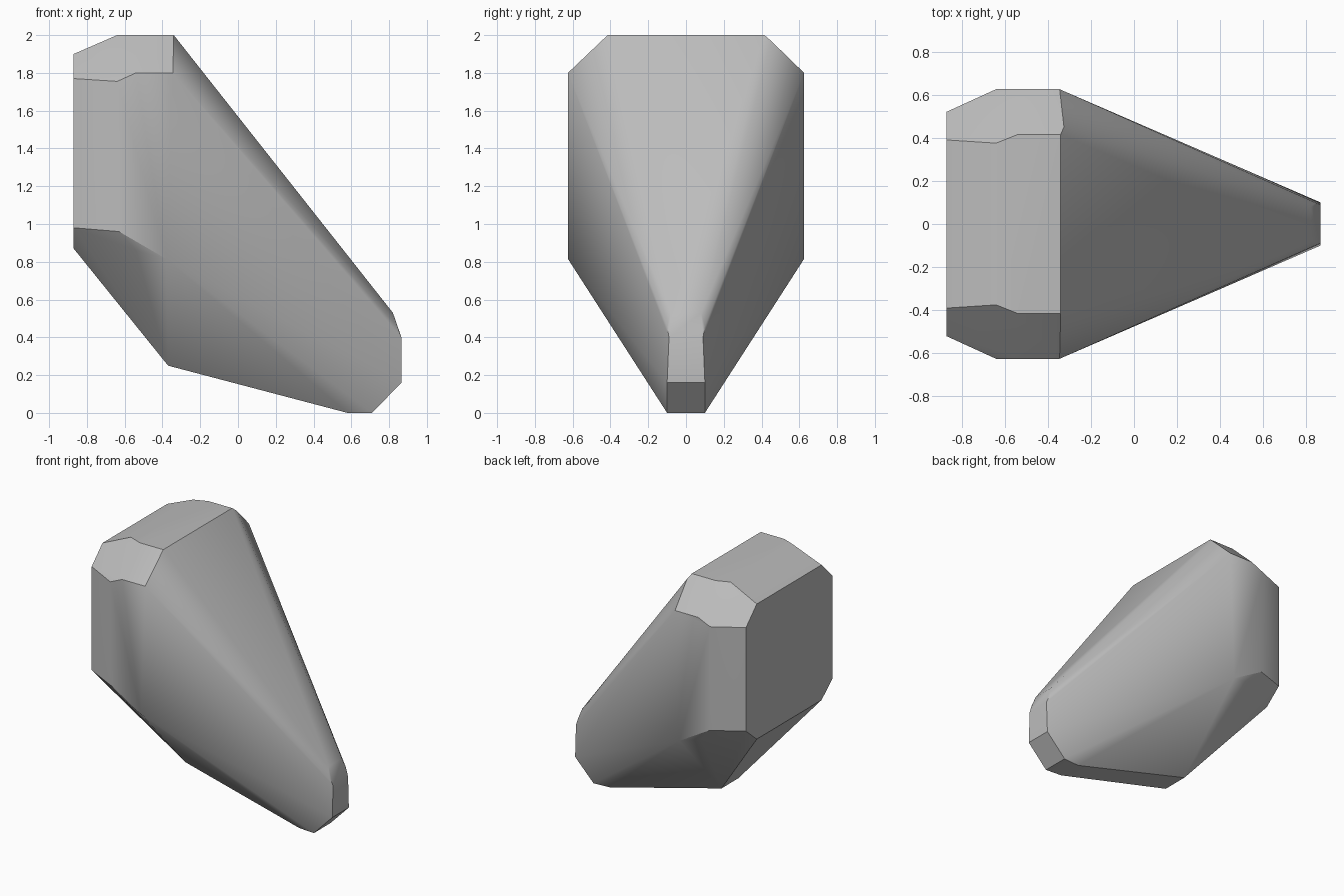
import bpy, bmesh, math

cube = bpy.data.objects.get("Cube")
if cube:
    bpy.data.objects.remove(cube, do_unlink=True)

# Grey stone
stone = bpy.data.materials.new("stone_grey")
stone.use_nodes = True
colour = (0.5, 0.5, 0.5, 1)
stone.diffuse_color = colour
stone.node_tree.nodes["Principled BSDF"].inputs["Base Color"].default_value = colour

# Half of the boulder's corners, mirrored across its length
top_rim = [(-.87, .39, 1.9), (-.64, .375, 2), (-.54, .415, 2), (-.34, .415, 2)]
upper_side = [(-.87, .52, 1.77), (-.64, .625, 1.755), (-.54, .625, 1.8), (-.345, .625, 1.8)]
lower_side = [(-.87, .52, .98), (-.63, .62, .96), (-.54, .59, .86), (-.38, .625, .815)]
keel = [(-.87, .39, .87), (-.37, .1, .25), (.58, .09, 0), (.71, .1, 0)]
nose = [(.82, .08, .53), (.84, .1, .46), (.865, .09, .4), (.865, .1, .16)]
corners = top_rim + upper_side + lower_side + keel + nose

# Boulder skin wrapped around the corners
bm = bmesh.new()
for x, y, z in corners:
    for side in (1, -1):
        bm.verts.new((x, y * side, z))
bm.verts.new((-.325, .45, 1.97))  # chipped back corner
hull = bmesh.ops.convex_hull(bm, input=bm.verts[:])
spare = [v for v in bm.verts if not v.link_faces]
bmesh.ops.delete(bm, geom=spare, context='VERTS')
bmesh.ops.dissolve_limit(bm, angle_limit=math.radians(1), verts=bm.verts[:], edges=bm.edges[:])
bmesh.ops.recalc_face_normals(bm, faces=bm.faces[:])

mesh = bpy.data.meshes.new("boulder")
bm.to_mesh(mesh)
bm.free()
mesh.materials.append(stone)
boulder = bpy.data.objects.new("boulder", mesh)
bpy.context.collection.objects.link(boulder)

# Soft shading over gentle bends, sharp chipped edges
bpy.ops.object.select_all(action='DESELECT')
boulder.select_set(True)
bpy.context.view_layer.objects.active = boulder
bpy.ops.object.shade_smooth_by_angle(angle=math.radians(30))
